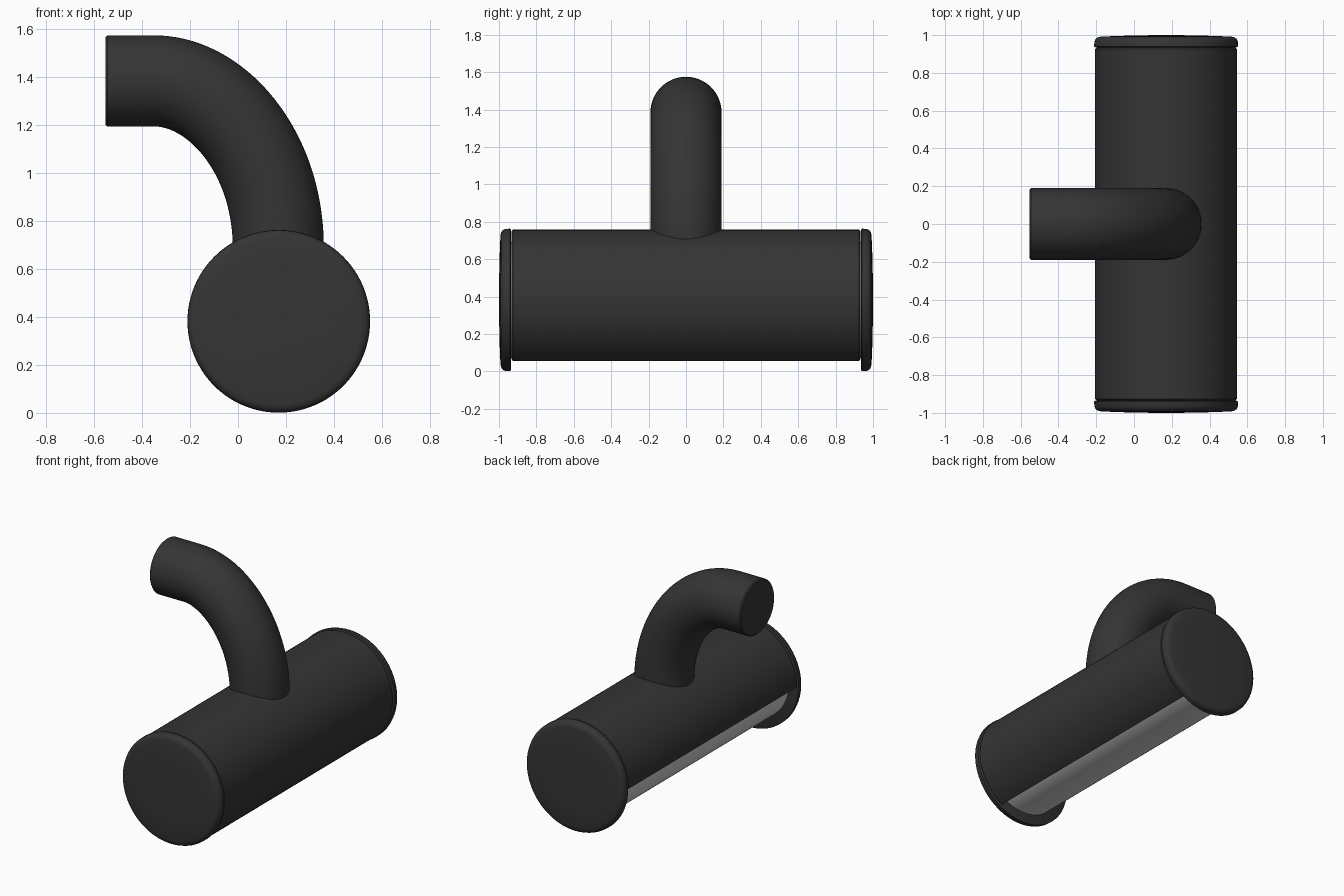
import bpy, bmesh, math
from mathutils import Vector

if "Cube" in bpy.data.objects:
    bpy.data.objects.remove(bpy.data.objects["Cube"])

CX, CZ = 0.17, 0.382   # drum axis

def material(name, v):
    m = bpy.data.materials.new(name)
    m.diffuse_color = (v, v, v, 1)
    m.use_nodes = True
    m.node_tree.nodes["Principled BSDF"].inputs["Base Color"].default_value = m.diffuse_color
    return m

DARK = material("dark_plastic", 0.035)
GREY = material("grey_metal", 0.55)

def loft(name, rings, mat):
    """Skin a list of equal-length point rings and close both ends."""
    bm = bmesh.new()
    vs = [[bm.verts.new(p) for p in r] for r in rings]
    n = len(vs[0])
    for a, b in zip(vs, vs[1:]):
        for i in range(n):
            j = (i + 1) % n
            bm.faces.new((a[i], a[j], b[j], b[i]))
    bm.faces.new(vs[0])
    bm.faces.new(vs[-1])
    bmesh.ops.recalc_face_normals(bm, faces=bm.faces)
    me = bpy.data.meshes.new(name)
    bm.to_mesh(me)
    bm.free()
    me.materials.append(mat)
    ob = bpy.data.objects.new(name, me)
    bpy.context.collection.objects.link(ob)
    bpy.ops.object.select_all(action='DESELECT')
    ob.select_set(True)
    bpy.context.view_layer.objects.active = ob
    bpy.ops.object.shade_smooth_by_angle(angle=math.radians(35))
    return ob

def arc(r, y, a0, a1, n):
    return [(CX + r * math.cos(a0 + (a1 - a0) * i / n), y,
             CZ + r * math.sin(a0 + (a1 - a0) * i / n)) for i in range(n + 1)]

def circle(r, y, n=96):
    return arc(r, y, 0, 2 * math.pi, n)[:-1]

# Drum shell, open along the lower left
def shell_ring(y, r):
    a0, a1 = math.radians(-60), math.radians(180)
    return arc(r, y, a0, a1, 72) + arc(0.335, y, a1, a0, 72)

loft("drum_shell", [shell_ring(y, r) for y, r in
     ((-0.934, 0.366), (-0.926, 0.376), (0.926, 0.376), (0.934, 0.366))], DARK)

# Inner roller seen through the opening
loft("inner_roller", [circle(0.31, -0.94), circle(0.31, 0.94)], GREY)

# Rounded, slightly domed end caps
cap = [(0.935, 0.372), (0.940, 0.381), (0.965, 0.380), (0.979, 0.374),
       (0.988, 0.362), (0.992, 0.345), (0.996, 0.25), (0.999, 0.12), (1.0, 0.03)]
for side, label in ((-1, "front"), (1, "back")):
    loft(label + "_end_cap", [circle(r, side * y) for y, r in cap], DARK)

# Curved neck pipe: straight mouth, then a bend down into the drum
P = [Vector(p) for p in ((-0.35, 0, 1.385), (-0.09, 0, 1.385),
                         (0.168, 0, 1.09), (0.168, 0, 0.69))]
path = [(-0.553, 0.182), (-0.545, 0.19)]
stations = [(Vector((x, 0, 1.385)), Vector((1, 0, 0)), r) for x, r in path]
N = 36
for i in range(N + 1):
    t = i / N
    u = 1 - t
    pos = P[0]*u**3 + P[1]*3*u*u*t + P[2]*3*u*t*t + P[3]*t**3
    tan = (P[1]-P[0])*u*u + (P[2]-P[1])*2*u*t + (P[3]-P[2])*t*t
    stations.append((pos, tan.normalized(), 0.19))
rings = []
for pos, tan, r in stations:
    nrm = Vector((-tan.z, 0, tan.x))
    rings.append([pos + nrm * (r * math.cos(k * math.tau / 64))
                  + Vector((0, r * math.sin(k * math.tau / 64), 0)) for k in range(64)])
loft("neck_pipe", rings, DARK)
